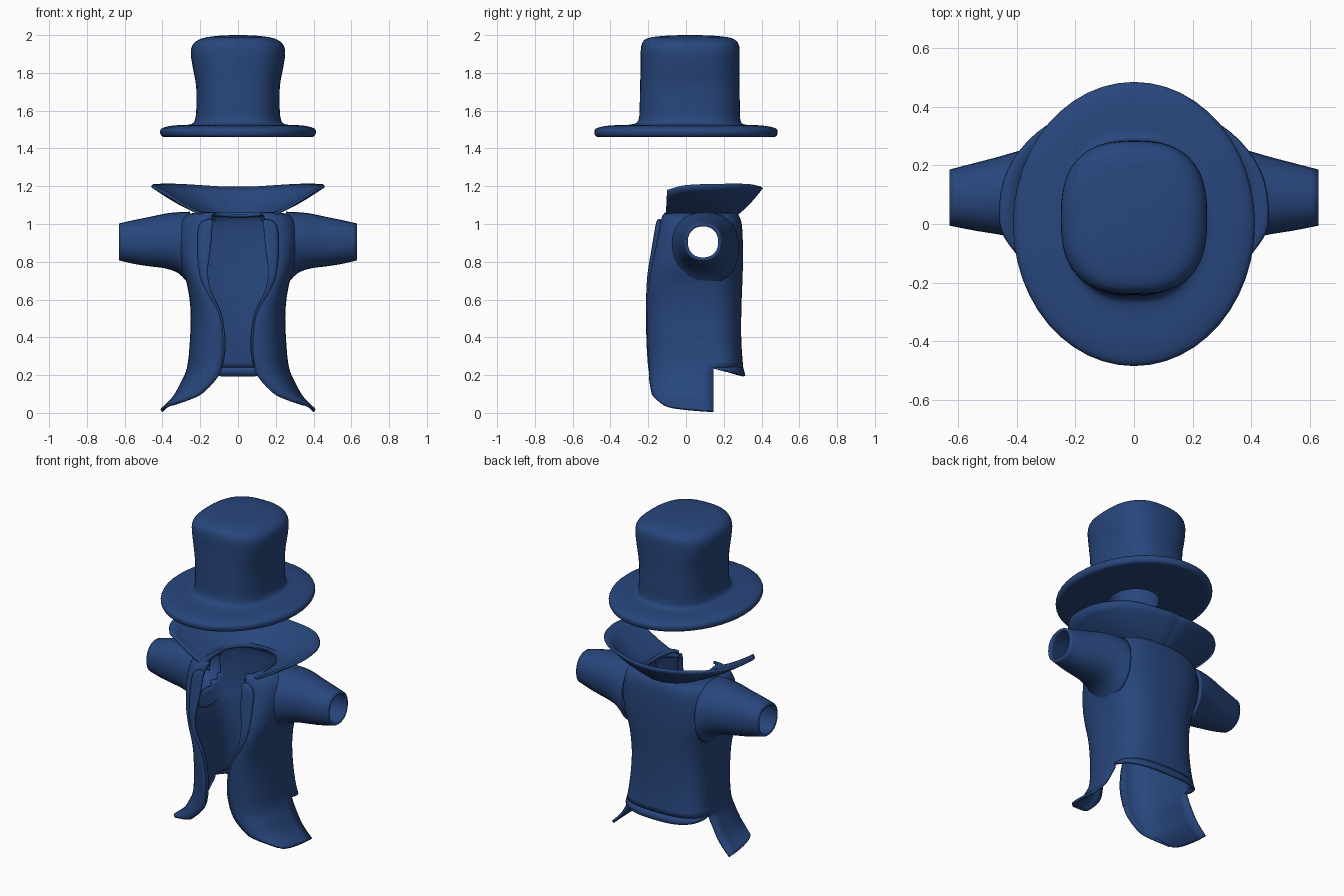
import bpy, bmesh, math

cube = bpy.data.objects.get("Cube")
if cube:
    bpy.data.objects.remove(cube)

navy = bpy.data.materials.new("navy cloth")
navy.use_nodes = True
navy.diffuse_color = (0.021, 0.062, 0.205, 1)
shader = navy.node_tree.nodes["Principled BSDF"]
shader.inputs["Base Color"].default_value = navy.diffuse_color
shader.inputs["Roughness"].default_value = 0.8


def smooth_rows(rows, steps):
    """Spline through the rows, with the given steps between each pair."""
    out, last = [], len(rows) - 1
    for i in range(last):
        quad = [rows[min(max(i + k, 0), last)] for k in (-1, 0, 1, 2)]
        for s in range(steps):
            t = s / steps
            out.append(tuple(
                b + t / 2 * (c - a + t * (2 * a - 5 * b + 4 * c - d + t * (3 * (b - c) + d - a)))
                for a, b, c, d in zip(*quad)))
    return out + [tuple(rows[-1])]


def skin(name, rings, closed=False, caps=False, drop=None, mirror=False, thick=0):
    """Join rings of points into a surface; drop(centre) removes faces."""
    bm = bmesh.new()
    grid = [[bm.verts.new(p) for p in ring] for ring in rings]
    n = len(grid[0])
    for lo, hi in zip(grid, grid[1:]):
        for j in range(n if closed else n - 1):
            k = (j + 1) % n
            bm.faces.new((lo[j], lo[k], hi[k], hi[j]))
    if caps:
        bm.faces.new(grid[0])
        bm.faces.new(grid[-1])
    if drop:
        gone = [f for f in bm.faces if drop(f.calc_center_median())]
        bmesh.ops.delete(bm, geom=gone, context="FACES")
    bmesh.ops.recalc_face_normals(bm, faces=bm.faces)
    mesh = bpy.data.meshes.new(name)
    bm.to_mesh(mesh)
    bm.free()
    mesh.materials.append(navy)
    ob = bpy.data.objects.new(name, mesh)
    bpy.context.collection.objects.link(ob)
    if mirror:
        mod = ob.modifiers.new("mirror", "MIRROR")
        mod.use_clip = True
        mod.merge_threshold = 0.002
    if thick:
        mod = ob.modifiers.new("cloth thickness", "SOLIDIFY")
        mod.thickness = thick
        mod.offset = 0
    bpy.ops.object.select_all(action="DESELECT")
    ob.select_set(True)
    bpy.context.view_layer.objects.active = ob
    bpy.ops.object.shade_smooth_by_angle(angle=math.radians(45))
    return ob


def power(v, e):
    return math.copysign(abs(v) ** e, v)


def oval(rx, ry, n, e):
    """Rounded-square loop; e = 1 is an ellipse, smaller is squarer."""
    angles = [2 * math.pi * i / n for i in range(n)]
    return [(rx * power(math.cos(a), e), ry * power(math.sin(a), e)) for a in angles]


# Top hat: brim underside, brim, crown and hollow: z, x radius, y radius, y centre, squareness
brim = [(1.46, 0.37, 0.44, 0, 1), (1.463, 0.4, 0.475, 0, 1), (1.485, 0.413, 0.485, 0, 1),
        (1.508, 0.4, 0.472, 0, 1), (1.522, 0.34, 0.4, 0, 1)]
crown = [(1.526, 0.26, 0.305, 0.01, 0.9), (1.55, 0.228, 0.27, 0.018, 0.8),
         (1.64, 0.22, 0.265, 0.02, 0.76), (1.74, 0.223, 0.263, 0.02, 0.76),
         (1.83, 0.24, 0.262, 0.022, 0.76), (1.91, 0.25, 0.262, 0.022, 0.76),
         (1.955, 0.235, 0.255, 0.022, 0.76), (1.983, 0.19, 0.225, 0.02, 0.78),
         (1.996, 0.11, 0.14, 0.02, 0.85), (2.0, 0.03, 0.04, 0.02, 1)]
hollow = [(1.9, 0.14, 0.16, -0.01, 1), (1.46, 0.14, 0.16, -0.01, 1)]
hat_rows = hollow + smooth_rows(brim + crown, 3)
skin("top_hat", [[(x, y + cy, z) for x, y in oval(rx, ry, 48, e)]
                 for z, rx, ry, cy, e in hat_rows], closed=True, caps=True)

# Coat body: z, front edge x, half width, front y, side y, back y
coat = [(0.01, 0.345, 0.405, -0.11, 0.145, 0.31),
        (0.08, 0.22, 0.34, -0.165, 0.145, 0.31),
        (0.16, 0.13, 0.295, -0.185, 0.145, 0.305),
        (0.24, 0.085, 0.262, -0.19, 0.145, 0.295),
        (0.38, 0.07, 0.247, -0.197, 0.12, 0.285),
        (0.54, 0.095, 0.243, -0.2, 0.1, 0.285),
        (0.68, 0.165, 0.262, -0.19, 0.09, 0.29),
        (0.78, 0.175, 0.295, -0.175, 0.09, 0.293),
        (0.9, 0.165, 0.315, -0.15, 0.09, 0.293),
        (1.0, 0.145, 0.305, -0.13, 0.09, 0.287),
        (1.045, 0.135, 0.26, -0.115, 0.09, 0.27),
        (1.055, 0.12, 0.17, -0.1, 0.09, 0.25)]


def half_section(z, edge, wide, front, side, back, n=14):
    """Half outline from the front edge around the side to the middle of the back."""
    pts = []
    for i in range(n + 1):
        a = math.pi / 2 * i / n
        s = power(math.sin(a), 0.75)
        c = power(max(math.cos(a), 0), 0.75)
        lift = 0.04 * (1 - i / n) * max(0, 1 - z / 0.1)
        pts.append((edge + (wide - edge) * s, side + (front - side) * c, z + lift))
    for i in range(1, n + 1):
        a = math.pi / 2 * i / n
        c = power(max(math.cos(a), 0), 0.75) if i < n else 0
        pts.append((wide * c, side + (back - side) * power(math.sin(a), 0.75), z))
    return pts


def cut_away(p):
    below_tail_slit = p.z < 0.24 and p.y > 0.145
    armhole = p.x > 0.2 and math.hypot(p.y - 0.095, p.z - 0.9) < 0.125
    return below_tail_slit or armhole


coat_rows = smooth_rows(coat, 4)
skin("coat_body", [half_section(*r) for r in coat_rows],
     drop=cut_away, mirror=True, thick=0.016)

# Short back flap between the tails
flap = []
for drop_by in (0, 0.5, 1):
    ring = half_section(*coat[3])[14:]
    flap.append([(x, y + 0.012 * drop_by * (y > 0.2),
                  z - drop_by * (0.005 + 0.04 * min(1, (y - 0.145) / 0.15))) for x, y, z in ring])
skin("back_flap", flap, mirror=True, thick=0.016)

# Sleeves: x, y centre, z centre, y radius, z radius
sleeve = [(0.255, 0.1, 0.872, 0.175, 0.185), (0.31, 0.1, 0.9, 0.163, 0.155),
          (0.38, 0.1, 0.91, 0.145, 0.138), (0.46, 0.097, 0.907, 0.125, 0.124),
          (0.54, 0.093, 0.905, 0.108, 0.11), (0.628, 0.09, 0.905, 0.088, 0.09)]
skin("sleeves", [[(x, cy + y, cz + z) for y, z in oval(ry, rz, 28, 0.9)]
                 for x, cy, cz, ry, rz in smooth_rows(sleeve, 3)],
     closed=True, mirror=True, thick=0.016)

# Lapels: z, inner x, outer x, y
lapel = [(1.02, 0.135, 0.155, -0.145), (0.99, 0.135, 0.205, -0.155),
         (0.87, 0.145, 0.213, -0.175), (0.75, 0.16, 0.203, -0.195),
         (0.65, 0.145, 0.17, -0.203), (0.52, 0.087, 0.102, -0.205),
         (0.36, 0.067, 0.08, -0.202), (0.24, 0.083, 0.094, -0.194)]
skin("lapels", [[(a + (b - a) * k / 4, y + 0.012 * (k / 4) ** 2, z) for k in range(5)]
                for z, a, b, y in smooth_rows(lapel, 4)], mirror=True, thick=0.014)

# Wide flared collar, open at the front
neck = [(0.12, -0.11, 1.02), (0.17, -0.01, 1.045), (0.165, 0.13, 1.05),
        (0.1, 0.225, 1.045), (0.03, 0.25, 1.04), (0, 0.25, 1.04)]
rim = [(0.4, -0.1, 1.175), (0.455, 0.0, 1.2), (0.43, 0.18, 1.207),
       (0.3, 0.33, 1.207), (0.1, 0.395, 1.195), (0, 0.4, 1.193)]
collar = []
for k in range(7):
    t = k / 6
    sag = -0.012 * math.sin(math.pi * t)
    collar.append([(a[0] + (b[0] - a[0]) * t, a[1] + (b[1] - a[1]) * t,
                    a[2] + (b[2] - a[2]) * t + sag)
                   for a, b in zip(smooth_rows(neck, 5), smooth_rows(rim, 5))])
skin("collar", collar, mirror=True, thick=0.014)
